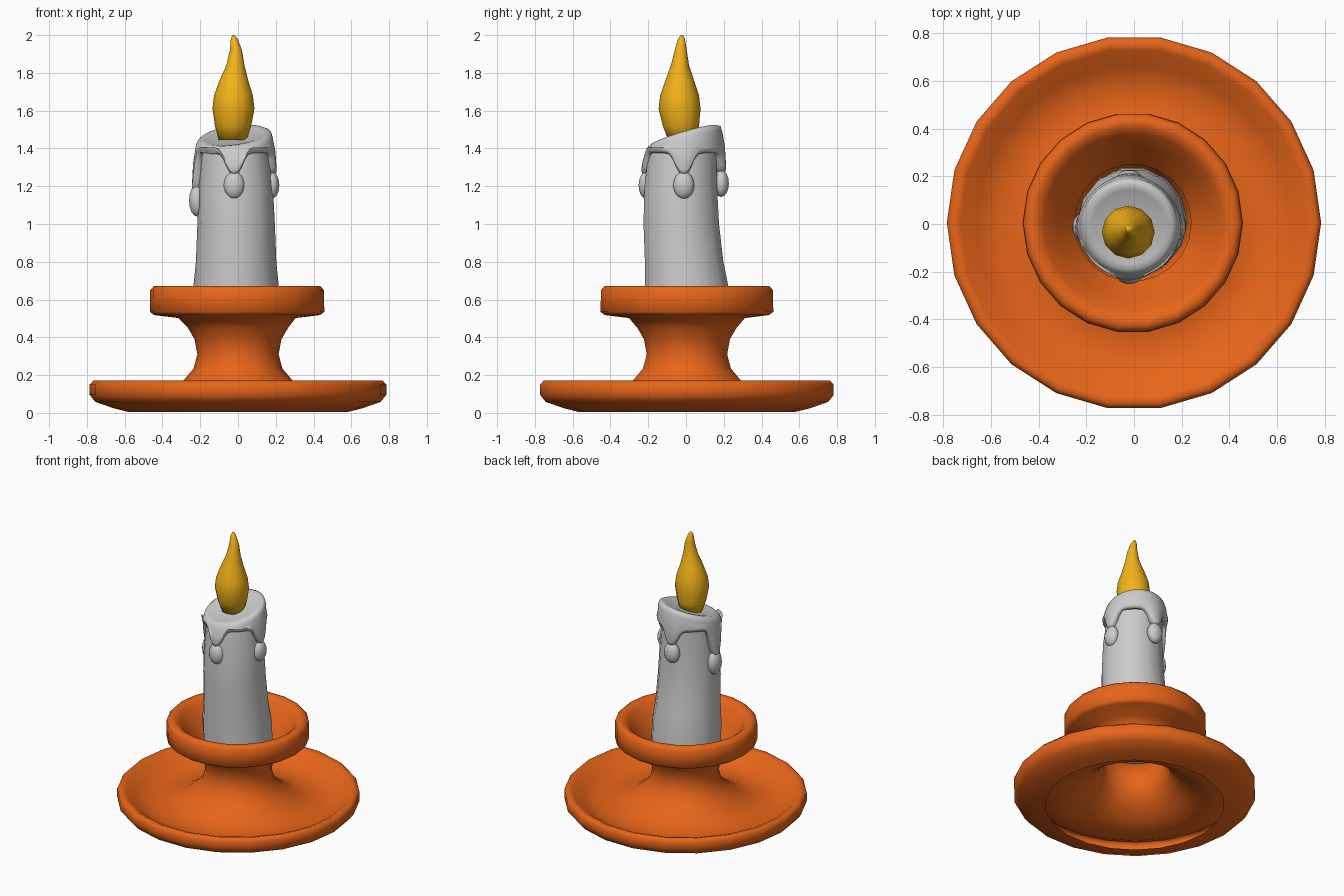
import bpy, math

if "Cube" in bpy.data.objects:
    bpy.data.objects.remove(bpy.data.objects["Cube"])

ORANGE = (0.80, 0.13, 0.01, 1)
YELLOW = (0.90, 0.45, 0.01, 1)


def smooth(obj, angle):
    bpy.ops.object.select_all(action='DESELECT')
    obj.select_set(True)
    bpy.context.view_layer.objects.active = obj
    bpy.ops.object.shade_smooth_by_angle(angle=math.radians(angle))


def loft(name, rows, cap_start=False, cap_end=False, color=None, angle=80):
    """Skin equal-length loops of points, listed upward/outside-first."""
    n = len(rows[0])
    verts = [p for row in rows for p in row]
    faces = [(i * n + j, i * n + (j + 1) % n, (i + 1) * n + (j + 1) % n, (i + 1) * n + j)
             for i in range(len(rows) - 1) for j in range(n)]
    if cap_start:
        faces.append(tuple(reversed(range(n))))
    if cap_end:
        faces.append(tuple(range(len(verts) - n, len(verts))))
    mesh = bpy.data.meshes.new(name)
    mesh.from_pydata(verts, [], faces)
    obj = bpy.data.objects.new(name, mesh)
    bpy.context.collection.objects.link(obj)
    if color:
        mat = bpy.data.materials.new(name + "_material")
        mat.diffuse_color = color
        mat.use_nodes = True
        mat.node_tree.nodes["Principled BSDF"].inputs["Base Color"].default_value = mat.diffuse_color
        mesh.materials.append(mat)
    smooth(obj, angle)
    return obj


def ring(cx, cy, z, r, n):
    return [(cx + r * math.cos(math.tau * k / n),
             cy + r * math.sin(math.tau * k / n), z) for k in range(n)]


# Holder: one open shell, from the foot over the dish and stem into the cup
holder = [(0.58, 0.005), (0.66, 0.025), (0.755, 0.058), (0.785, 0.095), (0.785, 0.15),
          (0.765, 0.172), (0.73, 0.16), (0.66, 0.105), (0.58, 0.072), (0.47, 0.075),
          (0.38, 0.108), (0.29, 0.17), (0.235, 0.235), (0.215, 0.31), (0.23, 0.39),
          (0.265, 0.45), (0.31, 0.502), (0.44, 0.518), (0.462, 0.535), (0.46, 0.65),
          (0.44, 0.672), (0.41, 0.672), (0.375, 0.645), (0.32, 0.56), (0.275, 0.50), (0.245, 0.455)]
loft("candle_holder", [ring(-0.005 if 0.45 < z else 0, 0.005, z, r, 22) for r, z in holder],
     color=ORANGE)

# Candle: slightly leaning, tapered shaft
shaft = [(-0.005, 0.01, 0.44, 0.228), (-0.01, 0.005, 0.66, 0.227), (-0.01, -0.01, 0.80, 0.213),
         (-0.01, -0.025, 1.00, 0.205), (-0.012, -0.028, 1.20, 0.197), (-0.018, -0.018, 1.38, 0.184)]
loft("candle_shaft", [ring(x, y, z, r, 14) for x, y, z, r in shaft], True, True)

# Melted wax: tilted, thick-rimmed cap whose lower edge runs down in four drips
CX, CY = -0.02, -0.012
DRIPS = [(0.0, 0.12), (90.0, 0.11), (180.0, 0.22), (270.0, 0.12)]   # angle, length
N = 64
wax = [[] for _ in range(10)]
for k in range(N):
    a = math.tau * k / N
    drop, bulge = 0.0, 0.0
    for deg, length in DRIPS:
        d = abs((a - math.radians(deg) + math.pi) % math.tau - math.pi)
        w = math.exp(-(d / 0.27) ** 2.6)
        drop += length * w
        bulge += w
    top = lambda r: 1.467 + 0.29 * r * math.sin(a) + 0.12 * r * math.cos(a)
    low = 1.375 - drop
    t = top(0.2) - 0.035
    section = [(0.16, low + 0.015), (0.195, low), (0.21 + 0.01 * bulge, low + 0.012),
               (0.213 + 0.012 * bulge, low + 0.03), (0.206 + 0.012 * bulge, low + (t - low) * 0.65),
               (0.204, t), (0.196, top(0.2) - 0.01), (0.178, top(0.18) + 0.002),
               (0.155, top(0.155) - 0.002), (0.12, top(0.12) - 0.012)]
    for row, (r, z) in zip(wax, section):
        row.append((CX + r * math.cos(a), CY + r * math.sin(a), z))
loft("melted_wax", wax, False, True)

# Rounded bead at the end of each drip
for i, (deg, length) in enumerate(DRIPS):
    a = math.radians(deg)
    bpy.ops.mesh.primitive_uv_sphere_add(
        segments=14, ring_count=8, radius=1, rotation=(0, 0, a),
        location=(CX + 0.198 * math.cos(a), CY + 0.198 * math.sin(a), 1.325 - length + 0.02 * (i == 2)))
    bead = bpy.context.object
    bead.name = f"wax_drip_{i + 1}"
    bead.scale = (0.042, 0.056, 0.085 if i == 2 else 0.092 - 0.02)
    smooth(bead, 80)

# Flame: teardrop with a slightly bent tip
flame = [(-0.028, -0.02, 1.445, 0.074), (-0.026, -0.027, 1.52, 0.096), (-0.024, -0.034, 1.61, 0.111),
         (-0.024, -0.034, 1.68, 0.103), (-0.022, -0.033, 1.76, 0.076), (-0.014, -0.032, 1.84, 0.048),
         (-0.011, -0.028, 1.92, 0.032), (-0.02, -0.024, 1.98, 0.018), (-0.024, -0.022, 2.0, 0.006)]
loft("flame", [ring(x, y, z, r, 12) for x, y, z, r in flame], True, True, YELLOW)
